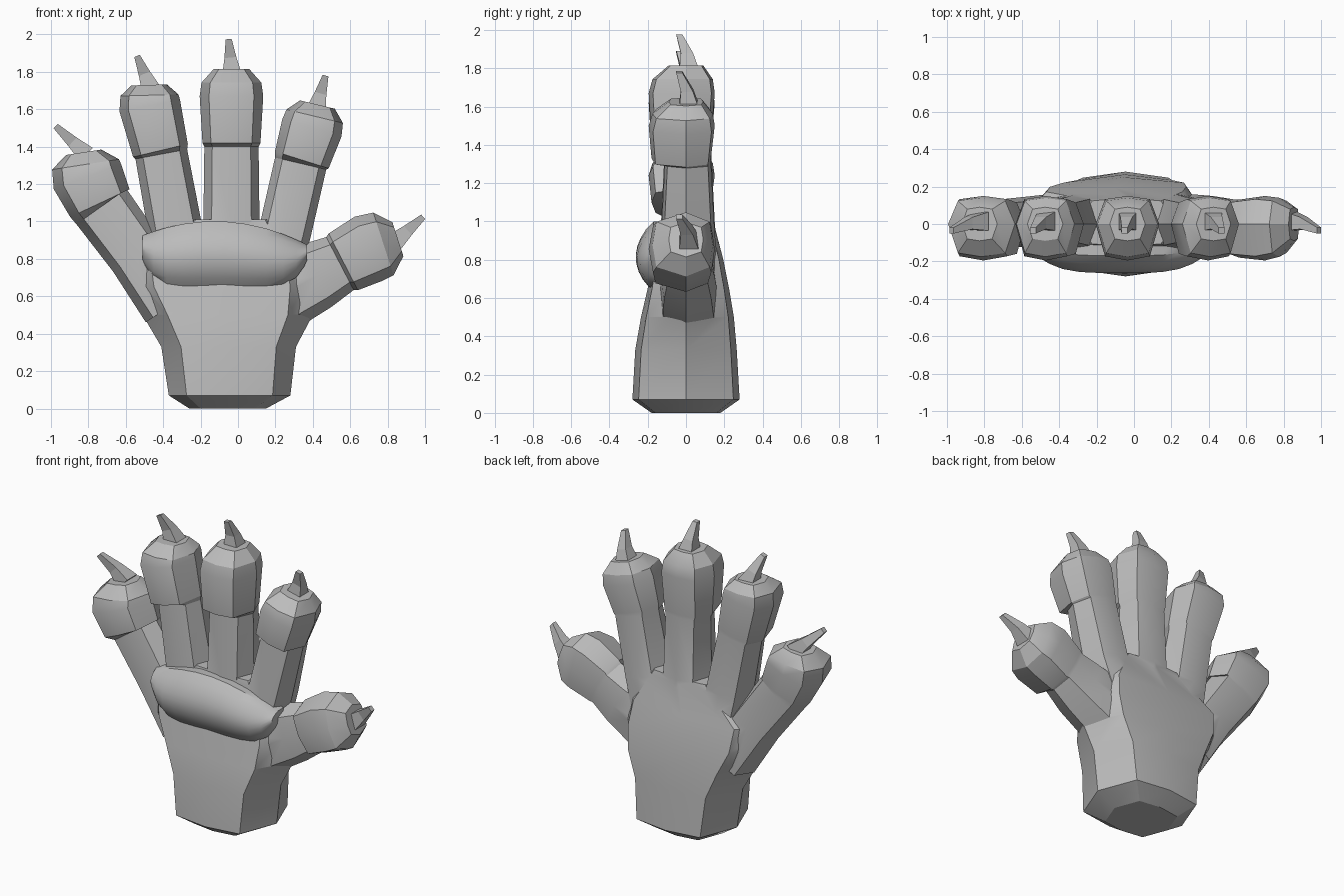
import bpy, bmesh, math
from mathutils import Vector

if "Cube" in bpy.data.objects:
    bpy.data.objects.remove(bpy.data.objects["Cube"])

skin = bpy.data.materials.new("grey")
skin.diffuse_color = (0.5, 0.5, 0.5, 1)
skin.use_nodes = True
skin.node_tree.nodes["Principled BSDF"].inputs["Base Color"].default_value = skin.diffuse_color


def loft(name, rings):
    """Skin a list of equal-length point rings and cap both ends."""
    bm = bmesh.new()
    vs = [[bm.verts.new(p) for p in r] for r in rings]
    n = len(vs[0])
    for a, b in zip(vs, vs[1:]):
        for i in range(n):
            j = (i + 1) % n
            bm.faces.new((a[i], a[j], b[j], b[i]))
    bm.faces.new(vs[0])
    bm.faces.new(vs[-1])
    bmesh.ops.recalc_face_normals(bm, faces=bm.faces)
    me = bpy.data.meshes.new(name)
    bm.to_mesh(me)
    bm.free()
    me.materials.append(skin)
    ob = bpy.data.objects.new(name, me)
    bpy.context.collection.objects.link(ob)
    return ob


def octagon(c, side, w, front, back):
    """Eight-sided section with separate front and back depths."""
    pts = []
    for i in range(8):
        a = i * math.pi / 4
        x, y = math.cos(a), math.sin(a)
        if i % 2:
            y *= 1.25  # flatten front and back
        pts.append(c + side * (w * x) + Vector((0, y * (back if y > 0 else front), 0)))
    return pts


def smooth(ob, deg):
    bpy.ops.object.select_all(action='DESELECT')
    ob.select_set(True)
    bpy.context.view_layer.objects.active = ob
    bpy.ops.object.shade_smooth_by_angle(angle=math.radians(deg))


def finger(name, stations, root_w, size):
    """Stations: root, knuckle, neck, pad and tip centres as (x, z)."""
    root, knuckle, neck, pad, tip = [Vector((x, 0, z)) for x, z in stations]
    lip = neck + (pad - neck).normalized() * 0.02
    cs = [root, knuckle, neck, lip, pad, pad.lerp(tip, 0.5), tip]
    widths = [root_w, (root_w + 0.15) / 2, .145 * size, .155 * size, .17 * size, .16 * size, .095]
    fronts = [.14, .13, .11, .18, .195, .175, .09]
    backs = [.17, .15, .13, .13, .15, .14, .09]
    rings = []
    for i, c in enumerate(cs):
        d = (cs[min(i + 1, 6)] - cs[max(i - 1, 0)]).normalized()
        rings.append(octagon(c, Vector((d.z, 0, -d.x)), widths[i], fronts[i], backs[i]))
    return loft(name, rings)


def claw(name, base, end):
    """Square claw that bends slightly forward."""
    a, b = Vector((base[0], 0.01, base[1])), Vector((end[0], -0.035, end[1]))
    d = (b - a).normalized()
    a -= d * 0.02
    side = Vector((d.z, 0, -d.x)).normalized()
    rings = []
    for t, w in ((0, .05), (0.45, .032), (1, .016)):
        c = a.lerp(b, t) + Vector((0, 0.05 * t * (1 - t), 0))
        rings.append([c + side * (w * sx) + Vector((0, w * sy, 0))
                      for sx, sy in ((1, 1), (-1, 1), (-1, -1), (1, -1))])
    loft(name, rings)


# Wrist and palm: height, left, right, front, back
palm_rows = [(0, -.26, .15, .18, .18), (.07, -.37, .28, .28, .28),
             (.33, -.41, .31, .265, .265), (.5, -.51, .40, .235, .25),
             (.65, -.60, .43, .2, .225), (.8, -.62, .41, .175, .195),
             (1.01, -.30, .22, .12, .14)]
paw = loft("paw", [octagon(Vector(((a + b) / 2, 0, z)), Vector((1, 0, 0)), (b - a) / 2, f, k)
                   for z, a, b, f, k in palm_rows])


def add_digit(name, stations, root_w, size, claw_end):
    """Join a finger to the paw and give it a claw."""
    part = finger(name, stations, root_w, size)
    mod = paw.modifiers.new(name, 'BOOLEAN')
    mod.operation, mod.solver, mod.object = 'UNION', 'EXACT', part
    bpy.context.view_layer.objects.active = paw
    bpy.ops.object.modifier_apply(modifier=mod.name)
    bpy.data.objects.remove(part)
    claw(name + "_claw", stations[-1], claw_end)


# Five digits, each with a stepped pad on the front of its end
add_digit("little_finger", [(-.36, .55), (-.54, .82), (-.73, 1.08), (-.805, 1.24), (-.825, 1.37)],
          .16, 1.13, (-.975, 1.51))
add_digit("ring_finger", [(-.30, .75), (-.34, .98), (-.41, 1.36), (-.472, 1.62), (-.475, 1.73)],
          .14, .97, (-.54, 1.885))
add_digit("middle_finger", [(-.035, .75), (-.035, 1), (-.035, 1.4), (-.035, 1.67), (-.035, 1.815)],
          .15, 1.0, (-.05, 1.975))
add_digit("index_finger", [(.2, .75), (.25, .94), (.335, 1.31), (.395, 1.5), (.425, 1.625)],
          .13, .97, (.468, 1.78))
add_digit("thumb", [(.18, .6), (.42, .71), (.545, .775), (.7, .855), (.855, .905)],
          .22, 1.1, (.99, 1.025))
smooth(paw, 28)

# Large cushion across the palm
rings = []
for i in range(13):
    u = -math.cos(math.pi * i / 12)
    x = -0.07 + 0.44 * u
    lo = 0.655 + 0.14 * u ** 8
    hi = 1.0 - 0.10 * u ** 2 - 0.025 * u
    f = 0.273 - 0.09 * u ** 4
    ring = [Vector((x, -0.06, lo))]
    for j in range(9):
        t = j / 8
        y = 0.70 + 0.30 * math.sin(math.pi * t) ** 0.8 - 0.08 * t
        ring.append(Vector((x, -f * y, lo + (hi - lo) * t)))
    ring.append(Vector((x, -0.06, hi)))
    rings.append(ring)
smooth(loft("palm_cushion", rings), 40)
